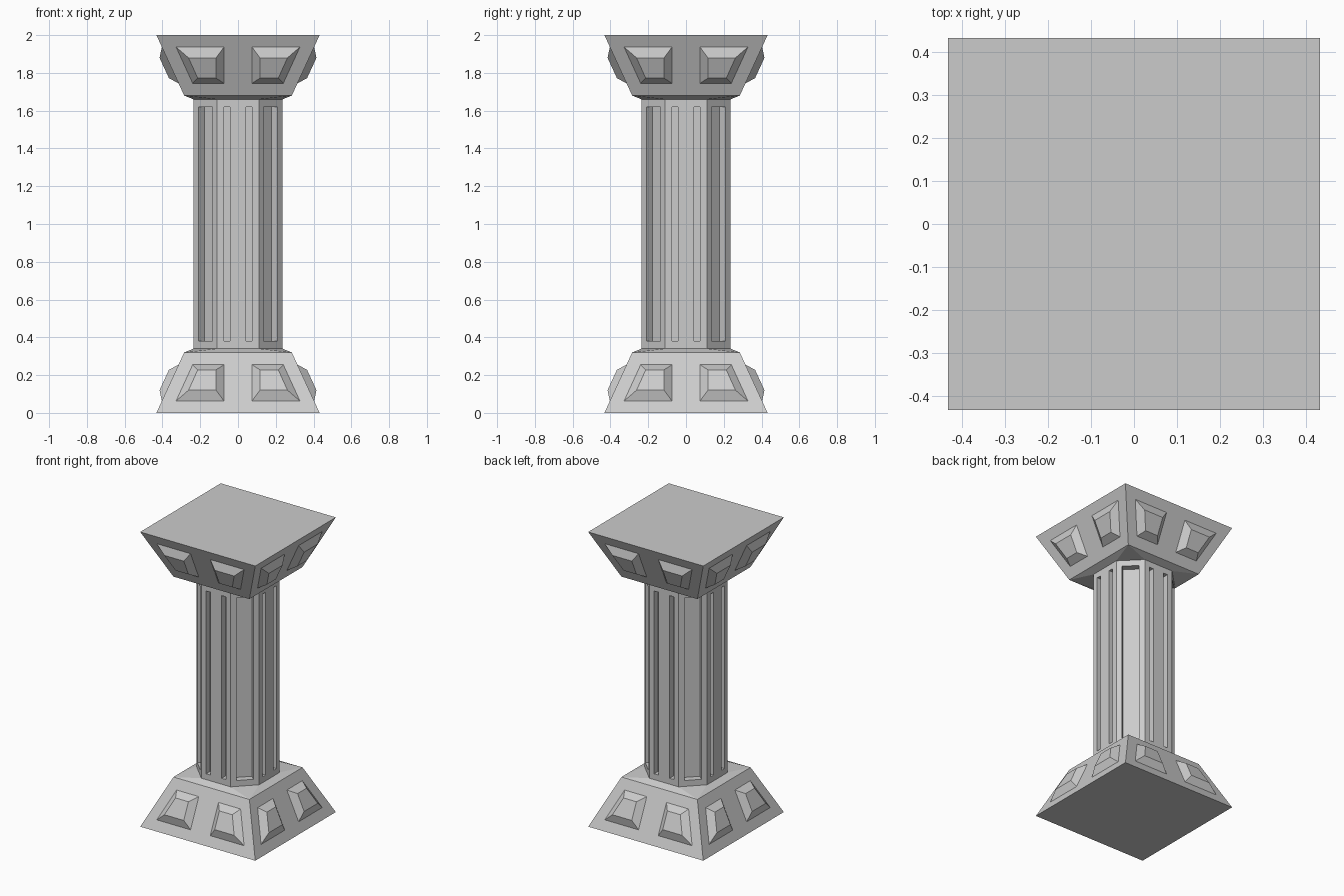
import bpy, bmesh, math
from mathutils import Vector, Matrix

if "Cube" in bpy.data.objects:
    bpy.data.objects.remove(bpy.data.objects["Cube"])

BOT, TOP, H = 0.432, 0.285, 0.32      # plinth half widths and height
SLOPE = (BOT - TOP) / H
NORMAL = Vector((0, -1, SLOPE)).normalized()
A, B = 0.236, 0.11                    # shaft half width, half width of flat side
NECK = 0.34


def add_hull(bm, pts):
    """Add the convex solid around the points, keeping flat polygons."""
    part = bmesh.new()
    for p in pts:
        part.verts.new(p)
    bmesh.ops.convex_hull(part, input=part.verts[:])
    bmesh.ops.dissolve_limit(part, angle_limit=0.01, verts=part.verts[:], edges=part.edges[:])
    bmesh.ops.recalc_face_normals(part, faces=part.faces[:])
    tmp = bpy.data.meshes.new("tmp")
    part.to_mesh(tmp)
    part.free()
    bm.from_mesh(tmp)
    bpy.data.meshes.remove(tmp)


def finish(bm, name):
    me = bpy.data.meshes.new(name)
    bm.to_mesh(me)
    bm.free()
    ob = bpy.data.objects.new(name, me)
    bpy.context.collection.objects.link(ob)
    return ob


def square(h, z):
    return [Vector((sx * h, sy * h, z)) for sx in (-1, 1) for sy in (-1, 1)]


def octagon(z):
    return [Vector((sx * p, sy * q, z)) for p, q in ((A, B), (B, A))
            for sx in (-1, 1) for sy in (-1, 1)]


def on_face(x, z, lift):
    return Vector((x, -(BOT - SLOPE * z), z)) + NORMAL * lift


# Raised bevelled panel on the front sloping face (right half)
def panel_points(side):
    outer = [(0.074, 0.063), (0.328, 0.063), (0.240, 0.255), (0.074, 0.255)]
    inner = [(0.116, 0.1055), (0.262, 0.1055), (0.213, 0.2135), (0.116, 0.2135)]
    return ([on_face(side * x, z, 0) for x, z in outer]
            + [on_face(side * x, z, 0.035) for x, z in inner])


# Plinth and capital: the same block, mirrored about mid height
def end_block(name, flip):
    bm = bmesh.new()
    add_hull(bm, square(BOT, 0) + square(TOP, H))
    add_hull(bm, square(TOP, H) + octagon(NECK))
    for k in range(4):
        rot = Matrix.Rotation(k * math.pi / 2, 3, 'Z')
        for side in (-1, 1):
            add_hull(bm, [rot @ p for p in panel_points(side)])
    if flip:
        for v in bm.verts:
            v.co.z = 2 - v.co.z
        bmesh.ops.reverse_faces(bm, faces=bm.faces[:])
    return finish(bm, name)


end_block("base", False)
end_block("capital", True)

# Eight-sided shaft
bm = bmesh.new()
add_hull(bm, octagon(NECK) + octagon(2 - NECK))
shaft = finish(bm, "shaft")

# Flute cutters: two narrow per flat side, one wide per corner side
bm = bmesh.new()


def flute(angle, offset, dist, width, depth):
    m = (Matrix.Rotation(angle, 4, 'Z')
         @ Matrix.Translation((offset, -dist, 1))
         @ Matrix.Diagonal((width, depth * 2, 1.24, 1)))
    bmesh.ops.create_cube(bm, size=1, matrix=m)


for k in range(4):
    a = k * math.pi / 2
    for s in (-1, 1):
        flute(a, s * 0.058, A, 0.032, 0.04)
    flute(a + math.pi / 4, 0, (A + B) / math.sqrt(2), 0.105, 0.045)
cutter = finish(bm, "flute_cutter")
cutter.hide_render = True
cutter.hide_set(True)

mod = shaft.modifiers.new("flutes", 'BOOLEAN')
mod.operation = 'DIFFERENCE'
mod.solver = 'EXACT'
mod.object = cutter
